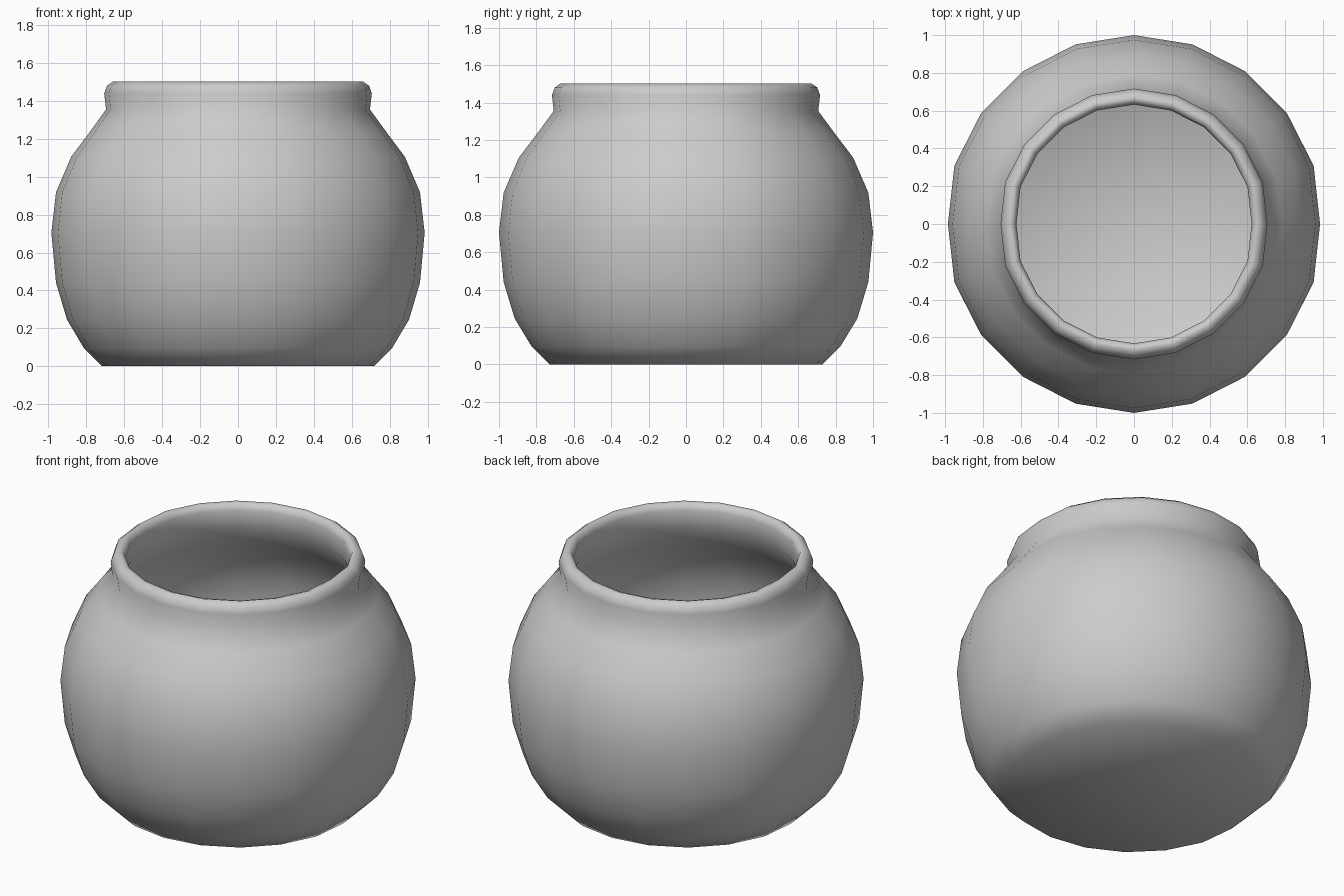
import bpy, bmesh, math

if "Cube" in bpy.data.objects:
    bpy.data.objects.remove(bpy.data.objects["Cube"])

SIDES = 20
# outer wall from foot up, over the rolled lip, then down the inner wall
profile = [
    (0.73, 0.0), (0.825, 0.095), (0.916, 0.245), (0.975, 0.44), (1.0, 0.705),
    (0.975, 0.918), (0.894, 1.105), (0.793, 1.238), (0.707, 1.355),
    (0.717, 1.44), (0.702, 1.48), (0.67, 1.503), (0.645, 1.495),
    (0.632, 1.46), (0.635, 1.35), (0.73, 1.20), (0.832, 1.075),
    (0.91, 0.90), (0.935, 0.705), (0.91, 0.46), (0.855, 0.275),
    (0.77, 0.14), (0.68, 0.06),
]

bm = bmesh.new()
rings = []
for r, z in profile:
    ring = []
    for i in range(SIDES):
        a = 2 * math.pi * i / SIDES
        # the two side columns are slightly pulled in
        k = 0.985 if i % (SIDES // 2) == 0 else 1.0
        ring.append(bm.verts.new((r * k * math.cos(a), r * math.sin(a), z)))
    rings.append(ring)

# walls
for lo, hi in zip(rings, rings[1:]):
    for i in range(SIDES):
        j = (i + 1) % SIDES
        bm.faces.new((lo[i], lo[j], hi[j], hi[i]))

# underside and inner floor
for ring, z in ((rings[0], 0.0), (rings[-1], 0.06)):
    c = bm.verts.new((0, 0, z))
    for i in range(SIDES):
        bm.faces.new((ring[i], ring[(i + 1) % SIDES], c))

bmesh.ops.recalc_face_normals(bm, faces=bm.faces)
for f in bm.faces:
    f.smooth = True
mesh = bpy.data.meshes.new("round_pot")
bm.to_mesh(mesh)
bm.free()
bpy.context.collection.objects.link(bpy.data.objects.new("round_pot", mesh))
